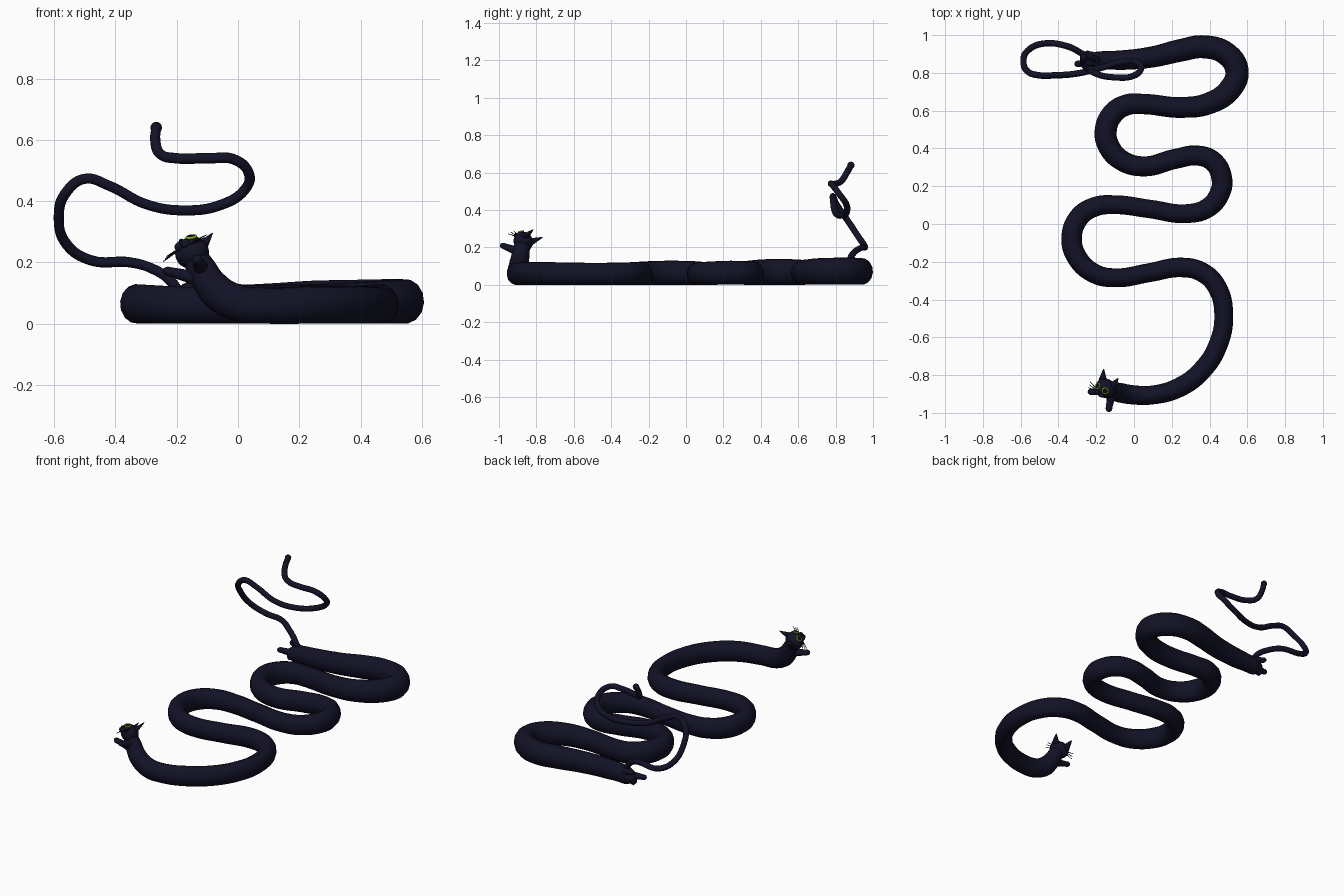
import bpy
from mathutils import Vector, Matrix

if "Cube" in bpy.data.objects:
    bpy.data.objects.remove(bpy.data.objects["Cube"])

def mat(name, c):
    m = bpy.data.materials.new(name)
    m.diffuse_color = (*c, 1)
    m.use_nodes = True
    m.node_tree.nodes["Principled BSDF"].inputs["Base Color"].default_value = m.diffuse_color
    return m

FUR = mat("fur", (0.006, 0.006, 0.02))
GREEN = mat("eye_green", (0.25, 0.55, 0.01))
DARK = mat("pupil_dark", (0.003, 0.003, 0.006))

def finish(name, m=FUR):
    o = bpy.context.object
    o.name = name
    o.data.materials.clear()
    o.data.materials.append(m)
    bpy.ops.object.shade_smooth()
    return o

# smooth tube through points (x, y, z, radius)
def tube(name, pts, sides=5, res=8, zs=1.0):
    cu = bpy.data.curves.new(name, 'CURVE')
    cu.dimensions = '3D'
    cu.bevel_depth = 1.0
    cu.bevel_resolution = sides
    cu.use_fill_caps = True
    sp = cu.splines.new('BEZIER')
    sp.resolution_u = res
    sp.bezier_points.add(len(pts) - 1)
    for b, (x, y, z, r) in zip(sp.bezier_points, pts):
        b.co = (x, y, z / zs)
        b.radius = r
        b.handle_left_type = b.handle_right_type = 'AUTO'
    o = bpy.data.objects.new(name, cu)
    bpy.context.collection.objects.link(o)
    o.scale.z = zs
    bpy.ops.object.select_all(action='DESELECT')
    bpy.context.view_layer.objects.active = o
    o.select_set(True)
    bpy.ops.object.convert(target='MESH')
    return finish(name)

def ball(name, p, size, rot=None, m=FUR, seg=24):
    bpy.ops.mesh.primitive_uv_sphere_add(segments=seg, ring_count=seg // 2, radius=1)
    o = finish(name, m)
    R = rot.to_4x4() if rot else Matrix()
    o.matrix_world = Matrix.Translation(p) @ R @ Matrix.Diagonal((*size, 1))
    return o

# long winding body lying on the ground: x, y, radius
ZS = 1.18
plan = [(0.1, -0.905, .05), (0.24, -0.865, .052), (0.36, -0.775, .052), (0.445, -0.64, .051),
        (0.475, -0.48, .05), (0.44, -0.335, .051), (0.36, -0.255, .052), (0.25, -0.23, .052),
        (0.08, -0.258, .05), (-0.1, -0.285, .05), (-0.21, -0.262, .052), (-0.3, -0.18, .054),
        (-0.33, -0.08, .055), (-0.295, 0.03, .054), (-0.21, 0.09, .052), (-0.1, 0.102, .05),
        (0.08, 0.08, .049), (0.28, 0.055, .05), (0.39, 0.085, .052), (0.455, 0.165, .054),
        (0.465, 0.24, .055), (0.42, 0.33, .054), (0.34, 0.362, .053), (0.22, 0.345, .053),
        (0.05, 0.305, .053), (-0.07, 0.34, .055), (-0.135, 0.415, .058), (-0.15, 0.49, .059),
        (-0.115, 0.58, .058), (-0.04, 0.63, .056), (0.05, 0.635, .054), (0.25, 0.617, .055),
        (0.4, 0.64, .058), (0.51, 0.715, .061), (0.545, 0.81, .062), (0.49, 0.9, .062),
        (0.37, 0.938, .061), (0.25, 0.92, .06), (0.1, 0.885, .056), (-0.06, 0.868, .052),
        (-0.19, 0.868, .046), (-0.23, 0.868, .036), (-0.25, 0.868, .012)]
neck = [(-0.145, -0.873, .225, .04), (-0.115, -0.882, .17, .047), (-0.075, -0.893, .11, .052),
        (0.0, -0.905, .068, .051)]
tube("body", neck + [(x, y, r * ZS, r) for x, y, r in plan], zs=ZS)

# raised looping tail
tail = [(-.18, .868, .08), (-.22, .878, .14), (-.27, .9, .175), (-.35, .94, .2), (-.48, .955, .207),
        (-.56, .92, .26), (-.585, .86, .35), (-.56, .805, .43), (-.5, .787, .473), (-.42, .787, .45),
        (-.3, .797, .39), (-.18, .825, .37), (-.05, .86, .39), (.02, .855, .435), (.037, .82, .485),
        (-.01, .782, .535), (-.1, .776, .54), (-.2, .795, .54), (-.255, .83, .555), (-.27, .86, .6),
        (-.267, .882, .64)]
tube("tail", [(*p, .017) for p in tail], sides=3)
ball("tail_tip", tail[-1], (.019,) * 3, seg=16)

# legs: two front, two rear
legs = {"front_leg_a": ((-.12, -.9, .18), (-.132, -.975, .208)),
        "front_leg_b": ((-.12, -.885, .145), (-.225, -.888, .17)),
        "rear_leg_a": ((-.18, .86, .06), (-.295, .848, .062)),
        "rear_leg_b": ((-.17, .88, .08), (-.245, .9, .1))}
for n, (a, b) in legs.items():
    a, b = Vector(a), Vector(b)
    mid = a.lerp(b, .55)
    tube(n, [(*a, .028), (*mid, .02), (*b, .016)], sides=3)
    q = (b - a).to_track_quat('X', 'Z').to_matrix()
    ball(n + "_paw", b, (.021, .018, .016), q, seg=16)

# head frame: side, forward, up
C = Vector((-.15, -.87, .232))
side = Vector((.76, -.5, .41)).normalized()
up = Vector((.025, .075, .04))
up = (up - side * up.dot(side)).normalized()
fwd = side.cross(up)
if fwd.z < 0:
    fwd = -fwd
if side.cross(fwd).dot(up) < 0:
    side = -side
H = Matrix((side, fwd, up)).transposed()

def at(s, f, u):
    return C + side * s + fwd * f + up * u

ball("head", C, (.058, .052, .05), H)
ball("nose", at(0, .058, -.012), (.007, .005, .005), H, DARK, 12)
for s in (-1, 1):
    n = "left" if s < 0 else "right"
    ball(n + "_cheek", at(s * .012, .043, -.022), (.018, .016, .014), H, seg=16)
    # ear: flattened cone leaning outward
    base, tip = at(s * .032, -.002, .028), at(s * .05, 0, .092)
    d = (tip - base).normalized()
    sx = (side - d * side.dot(d)).normalized()
    R = Matrix((sx, d.cross(sx), d)).transposed().to_4x4()
    bpy.ops.mesh.primitive_cone_add(vertices=16, radius1=1, radius2=.12, depth=1)
    o = finish(n + "_ear")
    o.matrix_world = (Matrix.Translation((base + tip) / 2) @ R
                      @ Matrix.Diagonal((.026, .016, (tip - base).length, 1)))
    # eye: green ring round a dark pupil
    e = at(s * .026, .045, .012)
    out = (fwd + side * s * .45 + up * .2).normalized()
    q = out.to_track_quat('Z', 'Y').to_matrix()
    ball(n + "_eye", e, (.015, .015, .006), q, DARK, 16)
    bpy.ops.mesh.primitive_torus_add(major_radius=.015, minor_radius=.004,
                                     major_segments=24, minor_segments=8)
    o = finish(n + "_eye_ring", GREEN)
    o.matrix_world = Matrix.Translation(e) @ q.to_4x4()
    # whiskers
    for k in (-1, 0, 1):
        a, b = at(s * .03, .035, -.018 + k * .006), at(s * .085, .03, -.02 + k * .018)
        tube(n + "_whisker", [(*a, .003), (*b, .0015)], sides=1, res=2)
